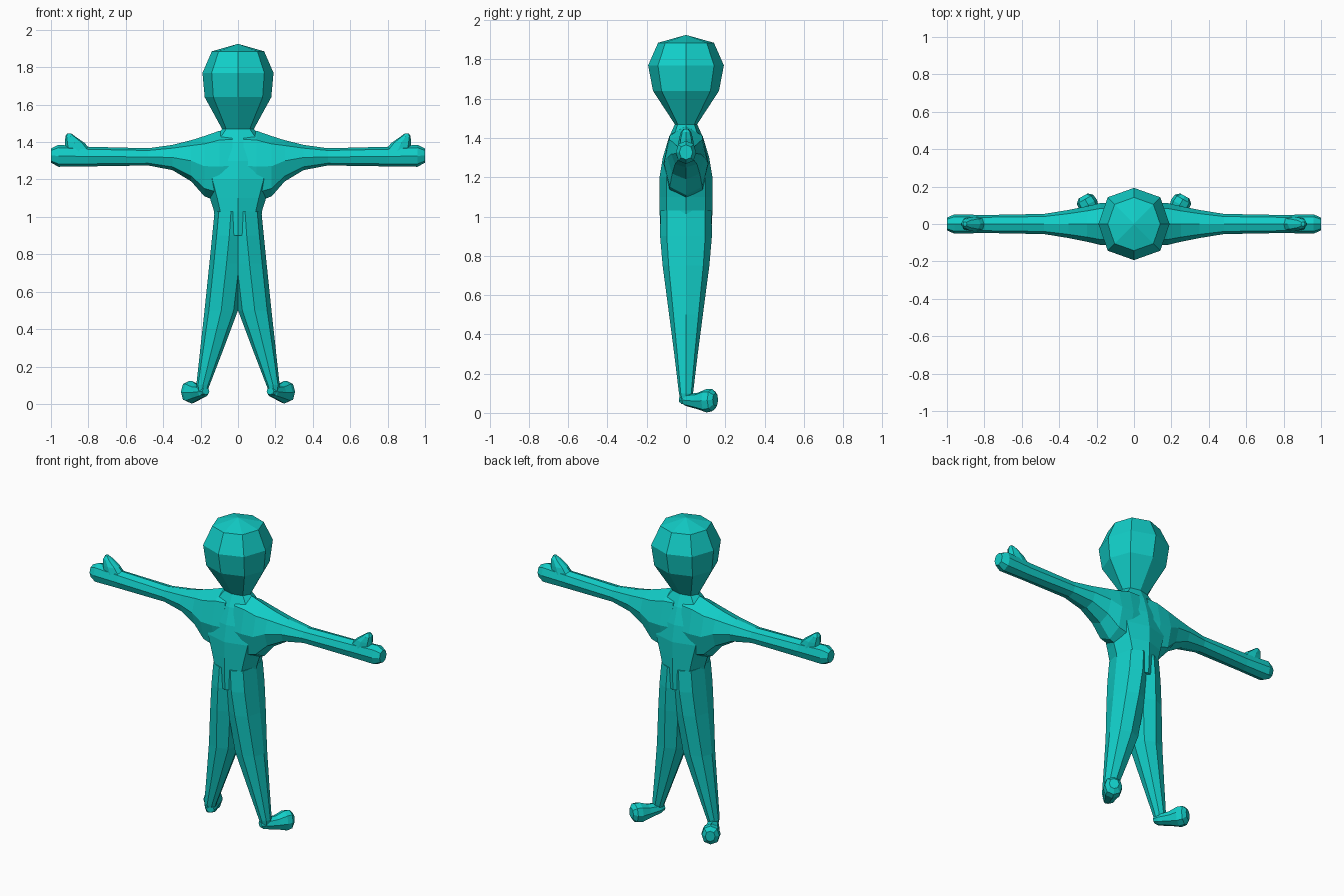
import bpy, bmesh
from math import hypot
from mathutils import Vector as V

teal = bpy.data.materials.new("teal")
teal.diffuse_color = (0.006, 0.62, 0.58, 1)

K = 0.74  # how far the diagonal corners reach
OCTAGON = [(1, 0), (K, K), (0, 1), (-K, K), (-1, 0), (-K, -K), (0, -1), (K, -K)]


def loft(name, rings, tip=None, mirror=False):
    """Skin octagonal rings given as (centre, half axis u, half axis v)."""
    bm = bmesh.new()
    loops = [[bm.verts.new(V(c) + V(u) * a + V(v) * b) for a, b in OCTAGON]
             for c, u, v in rings]
    for low, high in zip(loops, loops[1:]):
        for i in range(8):
            j = (i + 1) % 8
            bm.faces.new((low[i], low[j], high[j], high[i]))
    bm.faces.new(loops[0][::-1])
    if tip:
        apex = bm.verts.new(tip)
        for i in range(8):
            bm.faces.new((loops[-1][i], loops[-1][(i + 1) % 8], apex))
    else:
        bm.faces.new(loops[-1])
    bmesh.ops.recalc_face_normals(bm, faces=bm.faces)
    mesh = bpy.data.meshes.new(name)
    bm.to_mesh(mesh)
    bm.free()
    mesh.materials.append(teal)
    obj = bpy.data.objects.new(name, mesh)
    bpy.context.collection.objects.link(obj)
    if mirror:
        obj.modifiers.new("mirror", "MIRROR")
    return obj


def upright(z, x0, x1, hy):
    """Horizontal ring spanning x0..x1."""
    return ((x0 + x1) / 2, 0, z), ((x1 - x0) / 2, 0, 0), (0, hy, 0)


def sideways(x, z0, z1, hy):
    """Ring across an arm, spanning z0..z1."""
    return (x, 0, (z0 + z1) / 2), (0, hy, 0), (0, 0, (z1 - z0) / 2)


# Head with tapering neck
loft("head", [upright(z, -hx, hx, hy) for z, hx, hy in [
    (1.43, 0.09, 0.06), (1.47, 0.085, 0.057), (1.64, 0.178, 0.168),
    (1.77, 0.19, 0.193), (1.885, 0.14, 0.142)]], tip=(0, 0, 1.925))

# Torso
loft("torso", [upright(z, -hx, hx, hy) for z, hx, hy in [
    (0.90, 0.12, 0.128), (1.03, 0.128, 0.135), (1.10, 0.15, 0.135),
    (1.20, 0.185, 0.135), (1.30, 0.19, 0.118), (1.40, 0.15, 0.088),
    (1.47, 0.085, 0.057)]])

# Arms and mitten hands
loft("arms", [sideways(*r) for r in [
    (0.03, 1.08, 1.465, 0.11), (0.10, 1.08, 1.46, 0.115),
    (0.18, 1.11, 1.432, 0.112), (0.25, 1.19, 1.41, 0.095),
    (0.35, 1.25, 1.385, 0.075), (0.48, 1.275, 1.367, 0.054),
    (0.80, 1.27, 1.375, 0.048), (0.96, 1.268, 1.385, 0.052),
    (1.0, 1.29, 1.365, 0.034)]], mirror=True)

# Thumbs
loft("thumbs", [upright(*r) for r in [
    (1.34, 0.77, 0.925, 0.042), (1.395, 0.82, 0.925, 0.036),
    (1.43, 0.87, 0.923, 0.026), (1.447, 0.893, 0.914, 0.012)]], mirror=True)

# Legs, merging at the hips
loft("legs", [upright(*r) for r in [
    (1.03, -0.05, 0.125, 0.130), (0.90, -0.045, 0.138, 0.132),
    (0.75, -0.03, 0.153, 0.119), (0.50, 0.0, 0.179, 0.086),
    (0.30, 0.075, 0.201, 0.06), (0.10, 0.152, 0.223, 0.036),
    (0.045, 0.17, 0.213, 0.024)]], mirror=True)

# Feet, turned outward
dx, dy = 0.085 / hypot(0.085, 0.15), 0.15 / hypot(0.085, 0.15)
foot = []
for d, z0, z1, w in [(-0.03, 0.05, 0.085, 0.022), (0.0, 0.035, 0.095, 0.034),
                     (0.07, 0.018, 0.103, 0.043), (0.12, 0.002, 0.122, 0.054),
                     (0.152, 0.008, 0.122, 0.05), (0.172, 0.035, 0.10, 0.028)]:
    foot.append(((0.187 + dx * d, dy * d, (z0 + z1) / 2),
                 (dy * w, -dx * w, 0), (0, 0, (z1 - z0) / 2)))
loft("feet", foot, mirror=True)
